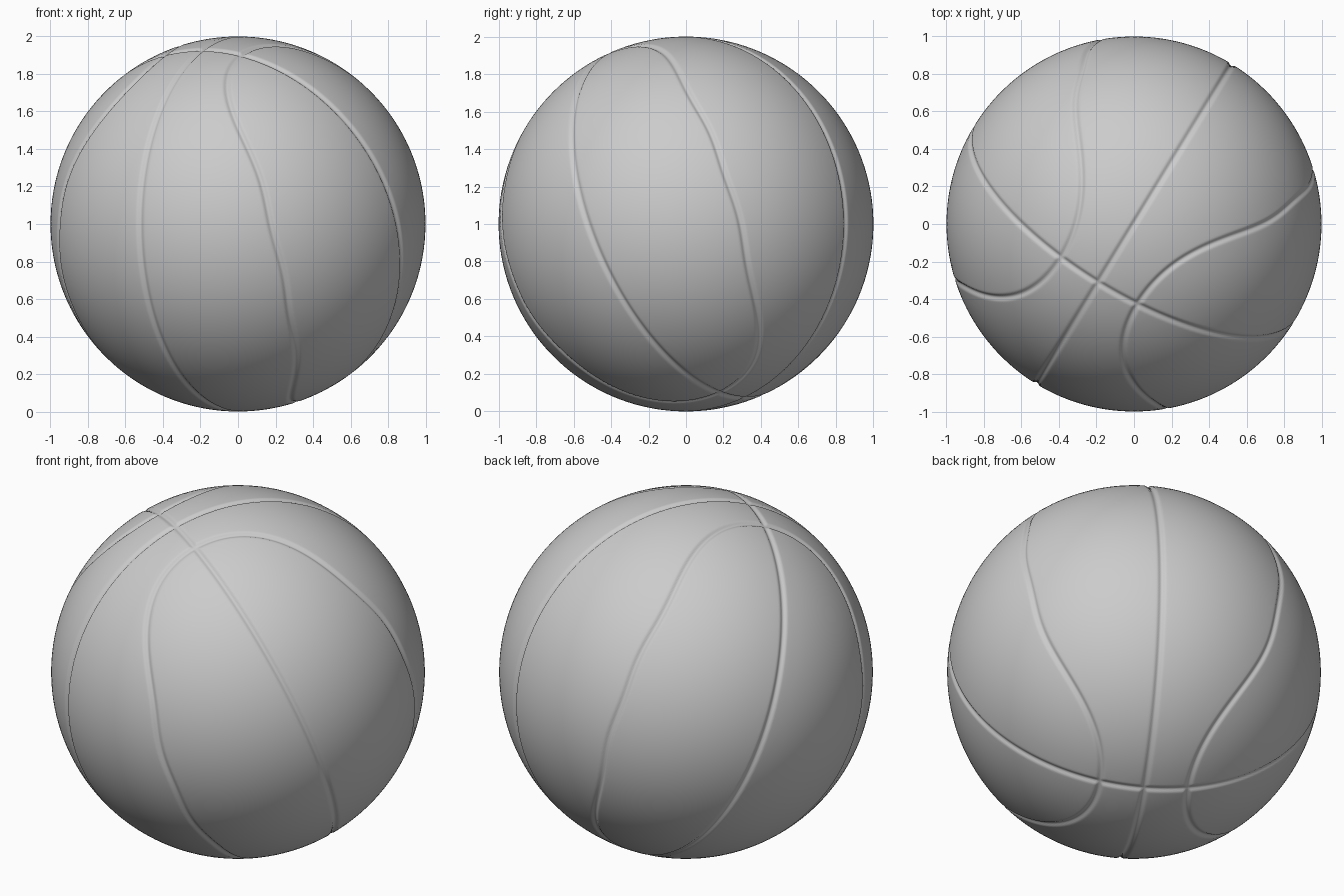
import bpy, bmesh
from math import atan2, cos, hypot, pi
from mathutils import Vector

cube = bpy.data.objects.get("Cube")
if cube:
    bpy.data.objects.remove(cube, do_unlink=True)

# Tilted frame of the ball: side axis, seam crossing axis and the third axis
SIDE = Vector((0.853, -0.522, 0)).normalized()
CROSS = Vector((-0.192, -0.313, 0.93)).normalized()
CROSS = (CROSS - SIDE * CROSS.dot(SIDE)).normalized()
THIRD = CROSS.cross(SIDE)
HALF_WIDTH = 0.024
DEPTH = 0.011


def lobe_height(a):
    """Height of the curved seam along the side axis, by angle round it."""
    return 0.508 - 0.2275 * cos(2 * a) - 0.049 * cos(4 * a) + 0.008 * cos(8 * a)


def seam_distance(p):
    """Approximate distance on the unit sphere to the nearest seam."""
    s, c, t = p.dot(SIDE), p.dot(CROSS), p.dot(THIRD)
    ring = max(hypot(c, t), 0.01)
    a = atan2(t, c)
    step = 0.01
    slope = (lobe_height(a + step) - lobe_height(a - step)) / (2 * step)
    lobe = abs(abs(s) - lobe_height(a)) / hypot(ring, slope / ring)
    return min(abs(s), abs(t), lobe)


# Ball surface, refined only along the seams
bm = bmesh.new()
bmesh.ops.create_icosphere(bm, subdivisions=6, radius=1)
for band in (0.05, 0.035):
    near = {v for v in bm.verts if seam_distance(v.co) < band}
    edges = [e for e in bm.edges if e.verts[0] in near or e.verts[1] in near]
    bmesh.ops.subdivide_edges(bm, edges=edges, cuts=1, use_grid_fill=True)
    for v in bm.verts:
        v.co.normalize()
bmesh.ops.triangulate(bm, faces=bm.faces[:])

# Press the rounded grooves into the surface
for v in bm.verts:
    d = seam_distance(v.co)
    if d < HALF_WIDTH:
        v.co *= 1 - DEPTH * (1 + cos(pi * d / HALF_WIDTH)) / 2
    v.co.z += 1
for f in bm.faces:
    f.smooth = True

mesh = bpy.data.meshes.new("ball")
bm.to_mesh(mesh)
bm.free()
ball = bpy.data.objects.new("ball", mesh)
bpy.context.collection.objects.link(ball)

# Plain grey material
grey = bpy.data.materials.new("plain grey")
grey.use_nodes = True
colour = (0.6, 0.6, 0.6, 1)
grey.diffuse_color = colour
grey.node_tree.nodes["Principled BSDF"].inputs["Base Color"].default_value = colour
mesh.materials.append(grey)
